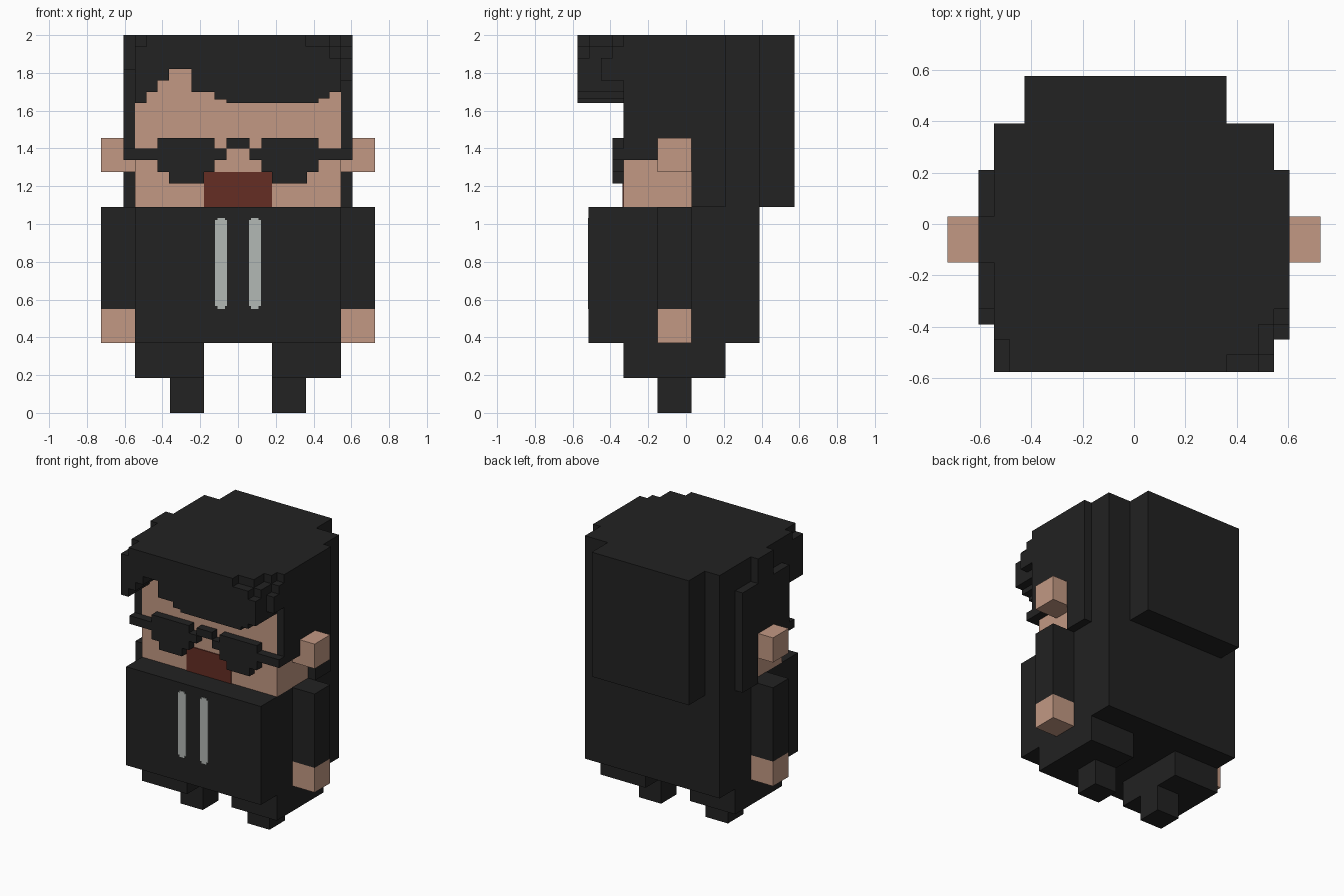
import bpy, bmesh
from mathutils import Vector

cube = bpy.data.objects.get("Cube")
if cube:
    bpy.data.objects.remove(cube, do_unlink=True)


def material(name, rgb):
    m = bpy.data.materials.new(name)
    m.use_nodes = True
    m.diffuse_color = (*rgb, 1)
    m.node_tree.nodes["Principled BSDF"].inputs["Base Color"].default_value = (*rgb, 1)
    return m


BLACK = material("soft black", (0.016, 0.016, 0.016))
SKIN = material("skin", (0.54, 0.315, 0.228))
RED = material("dark red", (0.13, 0.026, 0.017))
GREY = material("light grey", (0.45, 0.48, 0.46))


def part(name, mat, *boxes):
    """One object made of boxes, each (x0, x1, y0, y1, z0, z1)."""
    bm = bmesh.new()
    for x0, x1, y0, y1, z0, z1 in boxes:
        lo, hi = Vector((x0, y0, z0)), Vector((x1, y1, z1))
        verts = bmesh.ops.create_cube(bm, size=1)["verts"]
        for v in verts:
            v.co = (lo + hi) / 2 + v.co * (hi - lo)
    mesh = bpy.data.meshes.new(name)
    bm.to_mesh(mesh)
    bm.free()
    mesh.materials.append(mat)
    obj = bpy.data.objects.new(name, mesh)
    bpy.context.collection.objects.link(obj)
    return obj


def pair(name, mat, *boxes):
    """The same part on the left (+x) and on the right (-x)."""
    part("left_" + name, mat, *boxes)
    part("right_" + name, mat, *[(-b[1], -b[0], *b[2:]) for b in boxes])


# Body and limbs
part("body", BLACK, (-0.545, 0.545, -0.515, 0.39, 0.37, 1.09))
pair("sleeve", BLACK, (0.545, 0.725, -0.15, 0.03, 0.55, 1.09))
pair("hand", SKIN, (0.545, 0.725, -0.15, 0.03, 0.37, 0.55))
pair("leg", BLACK, (0.18, 0.545, -0.33, 0.21, 0.185, 0.37))
pair("foot", BLACK, (0.18, 0.36, -0.15, 0.03, 0, 0.185))

# Hood cords with clipped ends
pair("cord", GREY, (0.057, 0.122, -0.52, -0.514, 0.565, 1.02),
     (0.07, 0.109, -0.52, -0.514, 0.55, 1.033))

# Head
part("face", SKIN, (-0.545, 0.545, -0.33, 0.03, 1.09, 1.82))
pair("ear", SKIN, (0.545, 0.725, -0.15, 0.03, 1.275, 1.455))
part("mouth", RED, (-0.18, 0.18, -0.336, -0.329, 1.09, 1.275))

# Glasses
pair("lens", BLACK,
     (0.125, 0.425, -0.39, -0.33, 1.275, 1.455),
     (0.18, 0.365, -0.39, -0.33, 1.215, 1.275),
     (0.062, 0.125, -0.39, -0.33, 1.34, 1.40))
pair("temple", BLACK, (0.425, 0.605, -0.39, -0.33, 1.34, 1.40))
part("bridge", BLACK, (-0.062, 0.062, -0.39, -0.33, 1.40, 1.455))

# Hair: crown, back and sides
part("hair_crown", BLACK,
     (-0.545, 0.545, 0.03, 0.39, 1.09, 2),
     (-0.545, 0.545, -0.33, 0.03, 1.82, 2))
part("hair_back", BLACK, (-0.425, 0.36, 0.39, 0.575, 1.09, 2))
part("left_hair_side", BLACK,
     (0.545, 0.605, 0.03, 0.21, 1.09, 2),
     (0.545, 0.605, -0.33, 0.03, 1.34, 2))
part("right_hair_side", BLACK,
     (-0.605, -0.545, 0.03, 0.21, 1.09, 1.82),
     (-0.605, -0.545, -0.33, 0.03, 1.34, 1.82),
     (-0.605, -0.545, -0.15, 0.03, 1.82, 2))

# Fringe columns: x range and lower edge
FRINGE = [(-0.485, -0.425, 1.70), (-0.425, -0.365, 1.76), (-0.365, -0.245, 1.82),
          (-0.245, -0.125, 1.70), (-0.125, -0.062, 1.66), (-0.062, 0.36, 1.64)]
part("fringe", BLACK, *[(a, b, -0.575, -0.33, z, 2) for a, b, z in FRINGE])

# Stepped locks at both ends of the fringe
part("right_fringe_lock", BLACK,
     (-0.545, -0.485, -0.575, -0.45, 1.64, 1.94),
     (-0.545, -0.485, -0.45, -0.33, 1.64, 2))
part("left_fringe_lock", BLACK,
     (0.36, 0.425, -0.575, -0.51, 1.64, 1.94),
     (0.425, 0.485, -0.575, -0.51, 1.665, 1.94),
     (0.36, 0.425, -0.51, -0.33, 1.64, 2),
     (0.425, 0.485, -0.51, -0.33, 1.665, 2),
     (0.485, 0.545, -0.575, -0.51, 1.70, 1.88),
     (0.485, 0.545, -0.51, -0.39, 1.70, 1.94),
     (0.485, 0.545, -0.39, -0.33, 1.70, 2),
     (0.545, 0.605, -0.45, -0.39, 1.76, 1.88),
     (0.545, 0.605, -0.39, -0.33, 1.76, 1.94))
